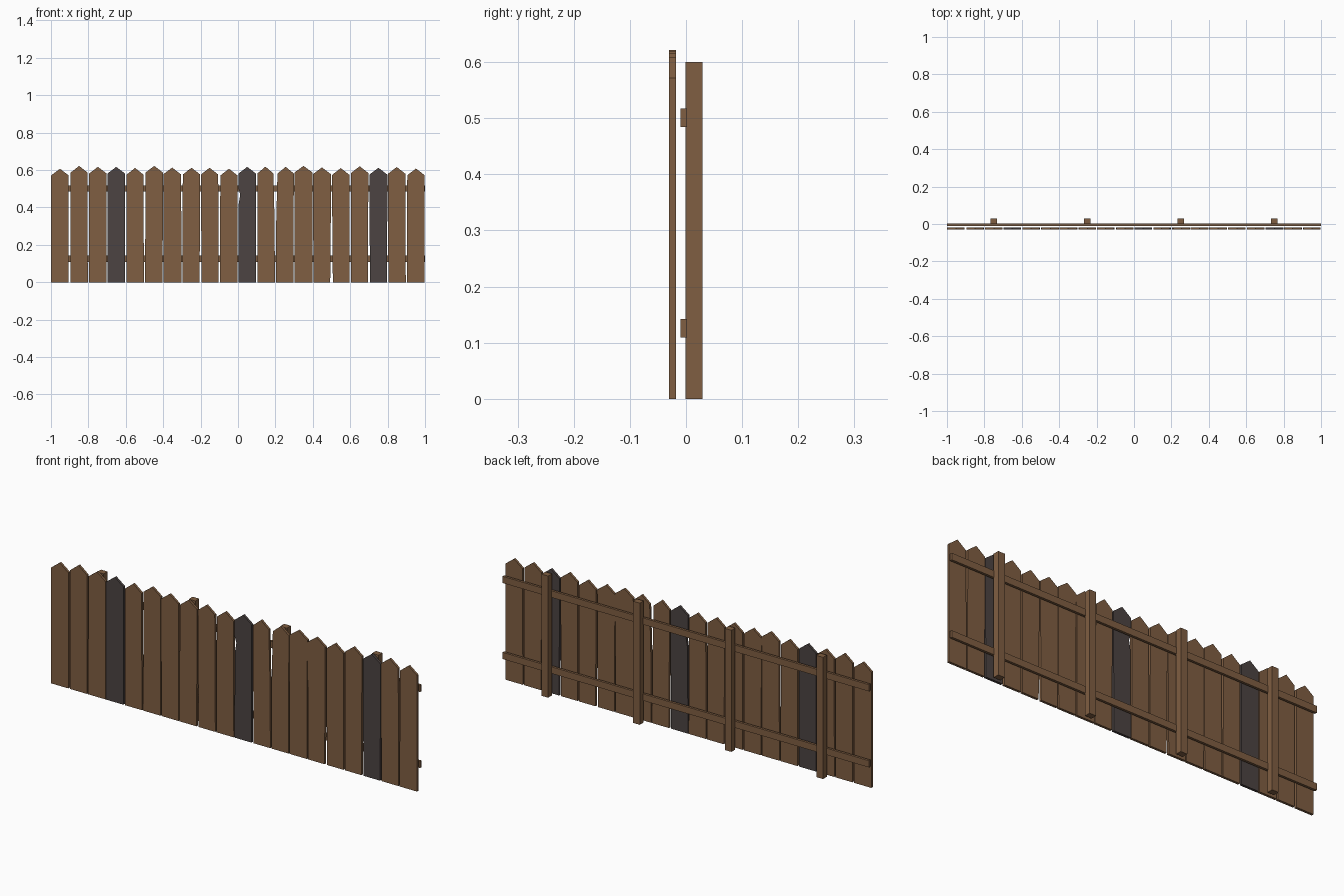
import bpy, bmesh

if "Cube" in bpy.data.objects:
    bpy.data.objects.remove(bpy.data.objects["Cube"])


def material(name, rgb):
    m = bpy.data.materials.new(name)
    m.diffuse_color = (*rgb, 1)
    m.use_nodes = True
    m.node_tree.nodes["Principled BSDF"].inputs["Base Color"].default_value = m.diffuse_color
    return m


BROWN = material("brown wood", (0.215, 0.113, 0.054))
DARK = material("dark weathered wood", (0.072, 0.057, 0.054))


def extrude(name, outline, y0, y1, mat):
    """Solid from an x-z outline, extruded along y."""
    bm = bmesh.new()
    face = bm.faces.new([bm.verts.new((x, y0, z)) for x, z in outline])
    ext = bmesh.ops.extrude_face_region(bm, geom=[face])
    verts = [v for v in ext["geom"] if isinstance(v, bmesh.types.BMVert)]
    bmesh.ops.translate(bm, verts=verts, vec=(0, y1 - y0, 0))
    bmesh.ops.recalc_face_normals(bm, faces=bm.faces)
    mesh = bpy.data.meshes.new(name)
    bm.to_mesh(mesh)
    bm.free()
    mesh.materials.append(mat)
    ob = bpy.data.objects.new(name, mesh)
    bpy.context.collection.objects.link(ob)
    return ob


def box(name, x0, x1, y0, y1, z0, z1):
    extrude(name, [(x0, z0), (x1, z0), (x1, z1), (x0, z1)], y0, y1, BROWN)


# Pickets: peak heights, and gap widths (thousandths) at foot, middle, shoulder
peaks = [607, 622, 617, 617, 611, 622, 613, 612, 612, 607,
         617, 618, 617, 622, 614, 610, 620, 612, 616, 608]
gaps = [(2, 2, 2), (10, 10, 10), (6, 8, 8), (4, 4, 4), (10, 8, 8), (4, 10, 10),
        (6, 4, 1), (6, 6, 10), (12, 6, 4), (6, 8, 12), (4, 8, 5), (10, 8, 8),
        (5, 9, 22), (6, 6, 2), (6, 4, 1), (14, 8, 6), (8, 8, 8), (10, 8, 6),
        (8, 4, 4), (6, 8, 10), (4, 4, 4)]
for i, peak in enumerate(peaks):
    x0, x1, top = -1 + i * 0.1, -0.9 + i * 0.1, peak / 1000
    left = [x0 + g / 2000 for g in gaps[i]]
    right = [x1 - g / 2000 for g in gaps[i + 1]]
    shoulder = top - 0.036
    outline = [(left[0], 0), (right[0], 0), (right[1], 0.33), (right[2], shoulder),
               ((left[2] + right[2]) / 2, top), (left[2], shoulder)]
    if i == 10:  # chipped edge on the middle dark picket
        outline += [(left[2], 0.50), (left[1] + 0.008, 0.47), (left[1], 0.42)]
    outline.append((left[1], 0.33))
    extrude(f"picket_{i + 1}", outline, -0.03, -0.018,
            DARK if i in (3, 10, 17) else BROWN)

# Horizontal rails
for name, z in (("lower_rail", 0.109), ("upper_rail", 0.484)):
    box(name, -1, 1, -0.01, 0.002, z, z + 0.033)

# Posts behind the rails
for i in range(4):
    x = -0.75 + i * 0.5
    box(f"post_{i + 1}", x - 0.018, x + 0.018, -0.001, 0.029, 0, 0.6)
